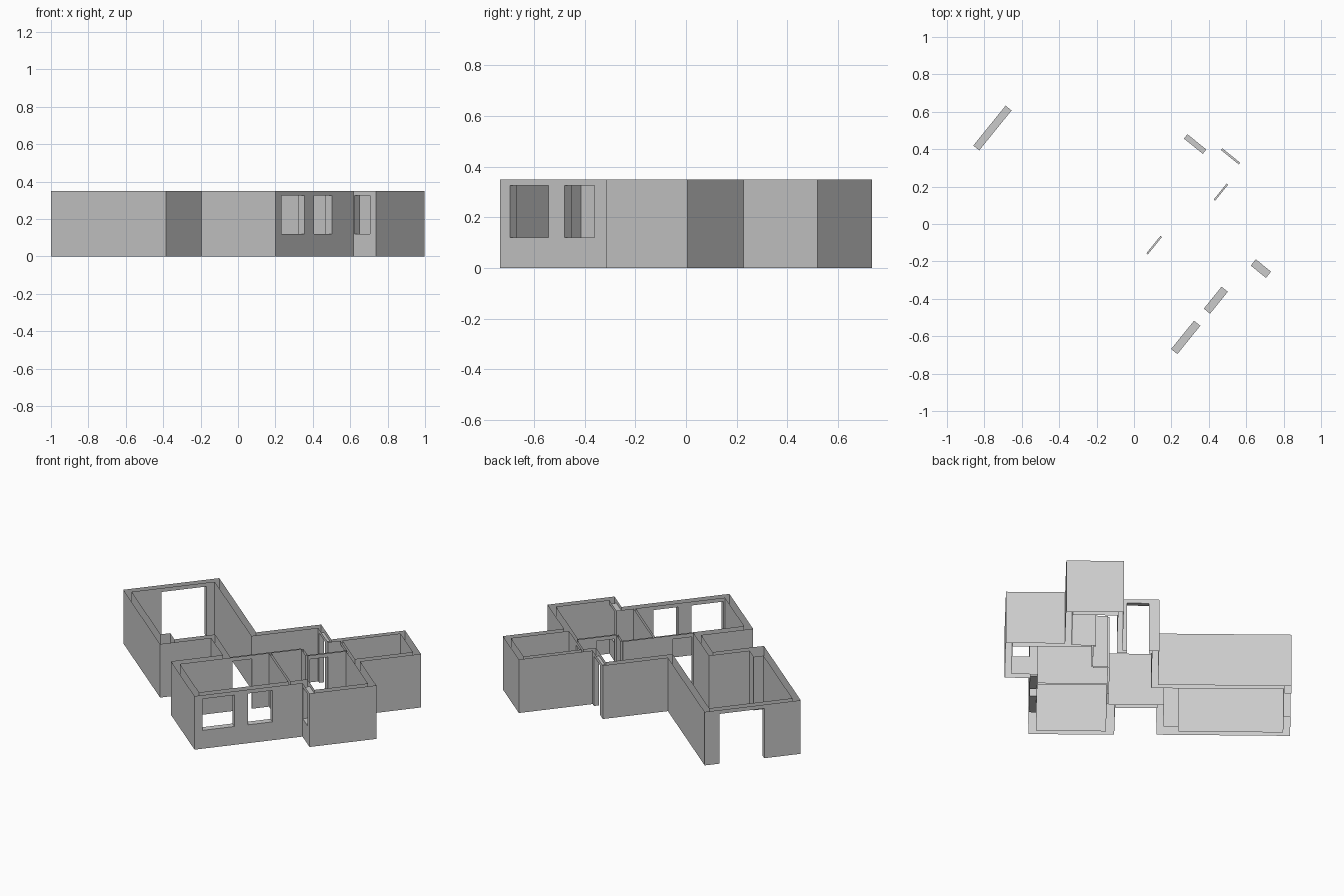
import bpy
from mathutils import Vector

cube = bpy.data.objects.get("Cube")
if cube:
    bpy.data.objects.remove(cube, do_unlink=True)

HEIGHT, HEAD, SILL = 0.35, 0.325, 0.12
# The plan is drawn on its own two axes, turned from the world axes
U, V = Vector((0.629, 0.777, 0)), Vector((0.777, -0.629, 0))

plaster = bpy.data.materials.new("grey_plaster")
plaster.use_nodes = True
plaster.diffuse_color = (0.6, 0.6, 0.6, 1)
bsdf = plaster.node_tree.nodes["Principled BSDF"]
bsdf.inputs["Base Color"].default_value = (0.6, 0.6, 0.6, 1)
bsdf.inputs["Roughness"].default_value = 0.9

# Openings: name, u range, v range, bottom height
OPENINGS = [
    ("front_window_wide", (-0.395, -0.20), (0.575, 0.618), SILL),
    ("front_window_narrow", (-0.117, 0.034), (0.575, 0.618), SILL),
    ("corner_window", (0.22, 0.263), (0.625, 0.73), SILL),
    ("large_room_door", (-0.215, 0.06), (-0.932, -0.891), 0),
    ("hall_outer_door", (0.523, 0.553), (-0.08, 0.05), 0),
    ("front_room_door", (-0.08, 0.04), (0.15, 0.16), 0),
    ("side_room_door", (0.37, 0.48), (0.249, 0.259), 0),
    ("back_room_door", (0.60, 0.612), (0.112, 0.235), 0),
]


def place(u, v, z):
    return U * u + V * v + Vector((0, 0, z))


def make_object(name, quads):
    verts = [p for q in quads for p in q]
    faces = [range(i, i + 4) for i in range(0, len(verts), 4)]
    mesh = bpy.data.meshes.new(name)
    mesh.from_pydata(verts, [], [list(f) for f in faces])
    mesh.materials.append(plaster)
    obj = bpy.data.objects.new(name, mesh)
    bpy.context.scene.collection.objects.link(obj)


def wall_quads(a, b):
    """Upright sheet from a to b, left open where an opening crosses it."""
    fixed = 0 if abs(a[0] - b[0]) < 1e-6 else 1
    run = 1 - fixed
    low, high = sorted((a[run], b[run]))
    pieces, at = [], low
    holes = []
    for _, us, vs, bottom in OPENINGS:
        box = (us, vs)
        near, far = box[fixed]
        start, end = box[run]
        if near - 1e-4 <= a[fixed] <= far + 1e-4 and low - 1e-4 <= start and end <= high + 1e-4:
            holes.append((start, end, bottom))
    for start, end, bottom in sorted(holes):
        pieces.append((at, start, 0, HEIGHT))
        pieces.append((start, end, HEAD, HEIGHT))
        if bottom > 0:
            pieces.append((start, end, 0, bottom))
        at = end
    pieces.append((at, high, 0, HEIGHT))
    quads = []
    for s, e, z0, z1 in pieces:
        if e - s < 1e-4:
            continue
        if a[run] > b[run]:
            s, e = e, s
        p, q = ((a[0], s), (a[0], e)) if fixed == 0 else ((s, a[1]), (e, a[1]))
        quads.append([place(*p, z0), place(*q, z0), place(*q, z1), place(*p, z1)])
    return quads


def wall_loop(name, points, outward):
    """Closed ring of walls, facing out of the house or into a room."""
    pairs = list(zip(points, points[1:] + points[:1]))
    area = sum(a[0] * b[1] - b[0] * a[1] for a, b in pairs)
    # The plan axes are mirrored, so negative area runs anticlockwise
    if (area < 0) != outward:
        pairs = [(b, a) for a, b in pairs]
    make_object(name, [q for a, b in pairs for q in wall_quads(a, b)])


def reveal(name, us, vs, bottom):
    """Jambs, head and sill joining both skins of a wall."""
    across_u = us[1] - us[0] > vs[1] - vs[0]
    (u0, u1), (v0, v1) = us, vs
    if across_u:
        sides = [((u, v0), (u, v1)) for u in us]
    else:
        sides = [((u0, v), (u1, v)) for v in vs]
    quads = [[place(*a, bottom), place(*b, bottom), place(*b, HEAD), place(*a, HEAD)]
             for a, b in sides]
    for z in ([HEAD, bottom] if bottom > 0 else [HEAD]):
        quads.append([place(u0, v0, z), place(u1, v0, z), place(u1, v1, z), place(u0, v1, z)])
    middle = place((u0 + u1) / 2, (v0 + v1) / 2, (bottom + HEAD) / 2)
    for q in quads:
        normal = (q[1] - q[0]).cross(q[2] - q[1])
        if normal.dot(middle - (q[0] + q[2]) / 2) < 0:
            q.reverse()
    make_object(name + "_reveal", quads)


# Outer skin of the house
wall_loop("outer_walls", [
    (-0.44, -0.932), (-0.44, -0.14), (-0.125, -0.14), (-0.125, 0.11),
    (-0.445, 0.11), (-0.445, 0.618), (0.22, 0.618), (0.22, 0.77),
    (0.632, 0.77), (0.632, 0.419), (1.008, 0.419), (1.008, 0.078),
    (0.553, 0.078), (0.553, -0.14), (0.152, -0.14), (0.152, -0.932)], True)

# Large room opening into the hall, with a boxed-in corner
wall_loop("large_room_and_hall_walls", [
    (-0.40, -0.891), (-0.40, -0.27), (-0.34, -0.27), (-0.34, -0.18),
    (-0.09, -0.18), (-0.09, 0.15), (0.345, 0.15), (0.345, 0.249),
    (0.60, 0.249), (0.60, 0.11), (0.523, 0.11), (0.523, -0.10),
    (0.112, -0.10), (0.112, -0.891)], False)

# Closed rooms
wall_loop("front_room_walls", [
    (-0.405, 0.16), (-0.405, 0.575), (0.145, 0.575), (0.145, 0.16)], False)
wall_loop("side_room_walls", [
    (0.158, 0.16), (0.158, 0.575), (0.263, 0.575), (0.263, 0.73),
    (0.592, 0.73), (0.592, 0.259), (0.357, 0.259), (0.357, 0.16)], False)
wall_loop("back_room_walls", [
    (0.612, 0.11), (0.612, 0.38), (0.97, 0.38), (0.97, 0.11)], False)

# Window and door linings
for opening in OPENINGS:
    reveal(*opening)
